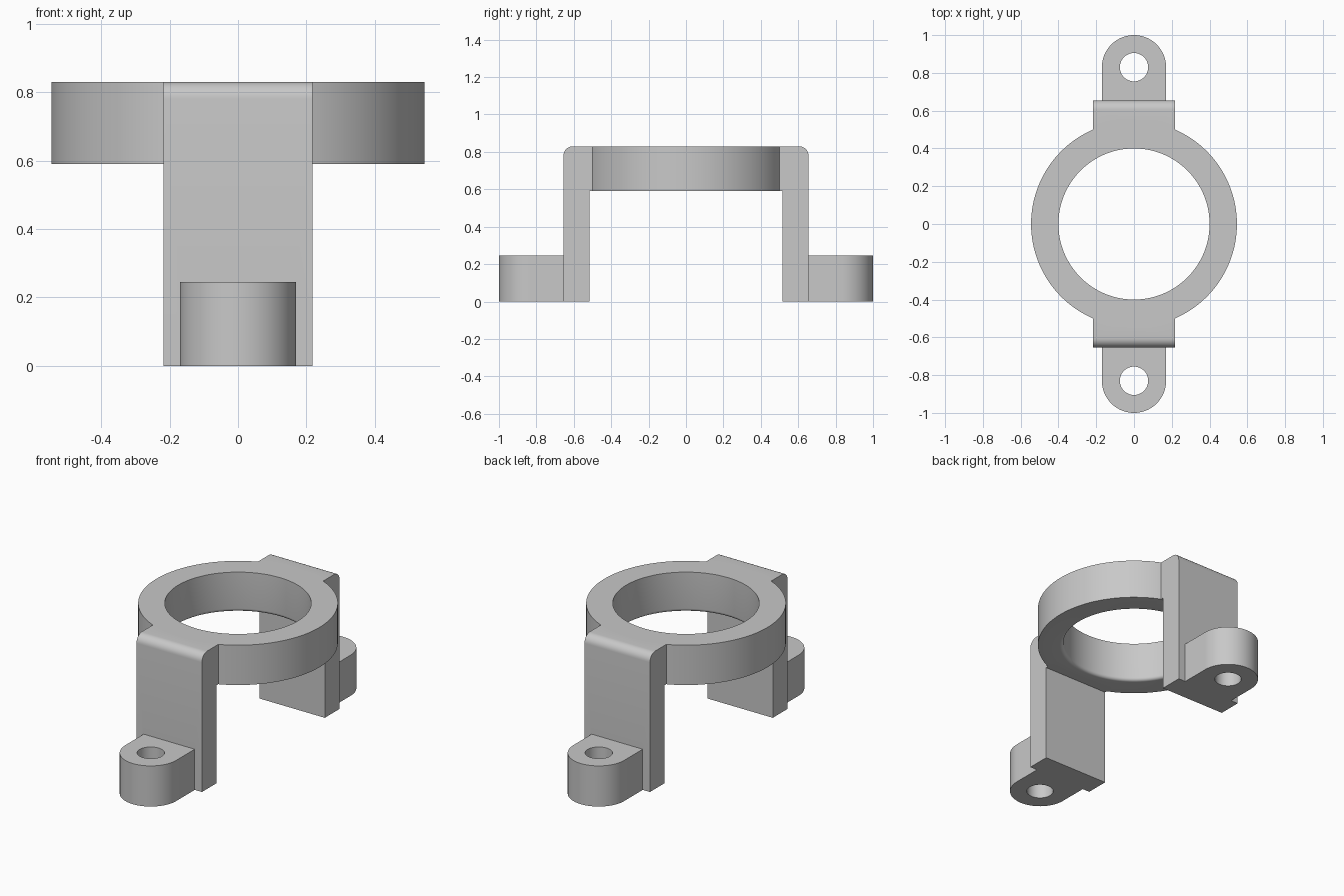
import bpy, bmesh
from math import cos, sin, pi, radians

if "Cube" in bpy.data.objects:
    bpy.data.objects.remove(bpy.data.objects["Cube"])

TOP, RING_BASE, RING_R, BORE_R = 0.83, 0.59, 0.545, 0.40
LEG_HALF, LEG_IN, LEG_OUT = 0.218, 0.515, 0.655
LUG_HALF, LUG_Y, LUG_TOP, HOLE_R = 0.17, 0.83, 0.245, 0.075

grey = bpy.data.materials.new("plain grey")
grey.use_nodes = True
colour = (0.58, 0.58, 0.58, 1)
grey.diffuse_color = colour
grey.node_tree.nodes["Principled BSDF"].inputs["Base Color"].default_value = colour


def arc(cx, cy, r, start, end, steps):
    angles = [radians(start + (end - start) * i / steps) for i in range(steps + 1)]
    return [(cx + r * cos(a), cy + r * sin(a)) for a in angles]


def finish(name, bm):
    bmesh.ops.recalc_face_normals(bm, faces=bm.faces)
    mesh = bpy.data.meshes.new(name)
    bm.to_mesh(mesh)
    bm.free()
    mesh.materials.append(grey)
    ob = bpy.data.objects.new(name, mesh)
    bpy.context.collection.objects.link(ob)
    return ob


def prism(name, points, move):
    """Extrude a closed outline of 3D points along a vector."""
    bm = bmesh.new()
    face = bm.faces.new([bm.verts.new(p) for p in points])
    new = bmesh.ops.extrude_face_region(bm, geom=[face])["geom"]
    bmesh.ops.translate(bm, vec=move, verts=[v for v in new if isinstance(v, bmesh.types.BMVert)])
    return finish(name, bm)


def lathe(name, profile, steps):
    """Revolve a closed (radius, height) profile around z."""
    bm = bmesh.new()
    rows = [[bm.verts.new((r * cos(a), r * sin(a), z)) for r, z in profile]
            for a in (2 * pi * i / steps for i in range(steps))]
    n = len(profile)
    for i in range(steps):
        a, b = rows[i], rows[(i + 1) % steps]
        for j in range(n):
            k = (j + 1) % n
            bm.faces.new((a[j], b[j], b[k], a[k]))
    return finish(name, bm)


def combine(target, other, operation):
    mod = target.modifiers.new(operation, "BOOLEAN")
    mod.operation, mod.solver, mod.object = operation, "EXACT", other
    bpy.context.view_layer.objects.active = target
    bpy.ops.object.modifier_apply(modifier=mod.name)
    bpy.data.objects.remove(other)


# Ring with a softened lower bore edge
soft = 0.02
ring_profile = [(RING_R, RING_BASE), (RING_R, TOP), (BORE_R, TOP)]
ring_profile += arc(BORE_R + soft, RING_BASE + soft, soft, 180, 270, 5)
bracket = lathe("ring_bracket", ring_profile, 128)

for side, s in (("front", -1), ("back", 1)):
    # Upright leg with a rounded shoulder, reaching into the ring
    fillet = 0.05
    outline = [(0.47, TOP), (0.47, RING_BASE), (LEG_IN, RING_BASE), (LEG_IN, 0), (LEG_OUT, 0)]
    outline += arc(LEG_OUT - fillet, TOP - fillet, fillet, 0, 90, 8)
    leg = prism(side + "_leg", [(-LEG_HALF, s * y, z) for y, z in outline], (2 * LEG_HALF, 0, 0))
    combine(bracket, leg, "UNION")

    # Round-ended mounting lug
    outline = [(-LUG_HALF, 0.6), (LUG_HALF, 0.6)] + arc(0, LUG_Y, LUG_HALF, 0, 180, 40)
    lug = prism(side + "_lug", [(x, s * y, 0) for x, y in outline], (0, 0, LUG_TOP))
    combine(bracket, lug, "UNION")

    # Bolt hole
    circle = arc(0, LUG_Y, HOLE_R, 0, 360, 40)[:-1]
    hole = prism(side + "_hole", [(x, s * y, -0.1) for x, y in circle], (0, 0, 0.5))
    combine(bracket, hole, "DIFFERENCE")

bpy.ops.object.select_all(action="DESELECT")
bracket.select_set(True)
bpy.context.view_layer.objects.active = bracket
bpy.ops.object.shade_smooth_by_angle(angle=radians(30))
